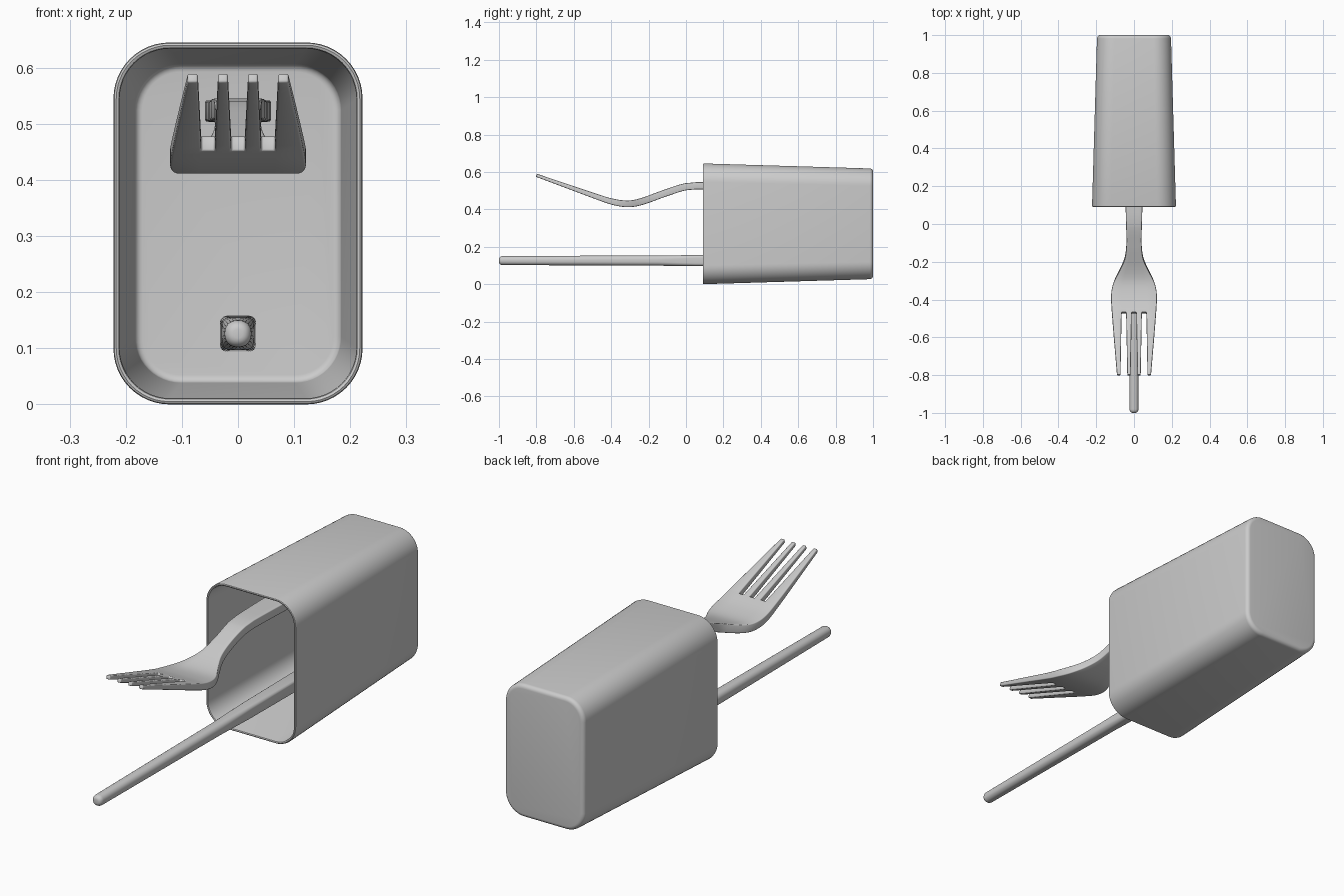
import bpy, bmesh, math
from mathutils import Vector

if "Cube" in bpy.data.objects:
    bpy.data.objects.remove(bpy.data.objects["Cube"])


def finish(bm, name, bevel=0.0, angle=35):
    bmesh.ops.recalc_face_normals(bm, faces=bm.faces)
    me = bpy.data.meshes.new(name)
    bm.to_mesh(me)
    bm.free()
    ob = bpy.data.objects.new(name, me)
    bpy.context.collection.objects.link(ob)
    bpy.ops.object.select_all(action='DESELECT')
    bpy.context.view_layer.objects.active = ob
    ob.select_set(True)
    if bevel:
        mod = ob.modifiers.new("edge_rounding", 'BEVEL')
        mod.width = bevel
        mod.segments = 3
        mod.limit_method = 'ANGLE'
        mod.angle_limit = math.radians(40)
        bpy.ops.object.modifier_apply(modifier=mod.name)
    bpy.ops.object.shade_smooth_by_angle(angle=math.radians(angle))
    return ob


def rounded_rect(hw, hh, r, n):
    pts = []
    for k, (sx, sz) in enumerate([(1, 1), (-1, 1), (-1, -1), (1, -1)]):
        for i in range(n + 1):
            a = math.pi / 2 * (k + i / n)
            pts.append((sx * (hw - r) + r * math.cos(a), sz * (hh - r) + r * math.sin(a)))
    return pts


def loft(name, sections, zc, n):
    """Skin rounded rectangles (y, half width, half height, radius) along y."""
    bm = bmesh.new()
    loops = [[bm.verts.new((x, y, zc + z)) for x, z in rounded_rect(hw, hh, r, n)]
             for y, hw, hh, r in sections]
    for a, b in zip(loops, loops[1:]):
        for i in range(len(a)):
            j = (i + 1) % len(a)
            bm.faces.new((a[i], a[j], b[j], b[i]))
    bm.faces.new(loops[0])
    bm.faces.new(loops[-1])
    return finish(bm, name)


def curve(keys, y):
    """Smooth interpolation through (y, value) keys."""
    i = 0
    while i < len(keys) - 2 and y > keys[i + 1][0]:
        i += 1

    def slope(k):
        a, b = keys[max(k - 1, 0)], keys[min(k + 1, len(keys) - 1)]
        return (b[1] - a[1]) / (b[0] - a[0])
    (y0, v0), (y1, v1) = keys[i], keys[i + 1]
    h = y1 - y0
    t = (y - y0) / h
    return ((2*t**3 - 3*t*t + 1) * v0 + (t**3 - 2*t*t + t) * h * slope(i)
            + (3*t*t - 2*t**3) * v1 + (t**3 - t*t) * h * slope(i + 1))


# Cup: outer back, outer wall, rim, inner wall, inner floor
cup = [(1.0, 0.178, 0.278, 0.075)]
for i in range(1, 6):
    a = math.pi / 2 * i / 5
    d = 0.018 * math.sin(a)
    cup.append((0.982 + 0.018 * math.cos(a), 0.178 + d, 0.278 + d, 0.075 + d))
cup += [(0.098, 0.222, 0.3225, 0.1), (0.092, 0.2205, 0.321, 0.0985),
        (0.09, 0.217, 0.3175, 0.095), (0.092, 0.2125, 0.313, 0.091),
        (0.098, 0.211, 0.3115, 0.09)]
for i in range(6):
    a = math.pi / 2 * i / 5
    d = 0.014 * math.cos(a)
    cup.append((0.96 + 0.014 * math.sin(a), 0.17 + d, 0.27 + d, 0.068 + d))
loft("cup", cup, 0.3225, 12)

# Chopstick: round tip blending to a rounded square end
stick = [(-1 + 0.02 * (1 - math.cos(a)), r, r, r * 0.9)
         for a, r in [(math.pi / 2 * i / 5, 0.008 + 0.016 * math.sin(math.pi / 2 * i / 5)) for i in range(6)]]
stick += [(-0.15, 0.0275, 0.0275, 0.022), (0.05, 0.029, 0.029, 0.015),
          (0.96, 0.032, 0.032, 0.012), (0.97, 0.026, 0.026, 0.01)]
loft("chopstick", stick, 0.126, 6)

# Fork: centre line height, half width and thickness along y
height = [(-0.8, 0.582), (-0.6, 0.511), (-0.47, 0.465), (-0.39, 0.44), (-0.31, 0.429),
          (-0.24, 0.441), (-0.11, 0.487), (0.0, 0.521), (0.09, 0.526), (0.4, 0.523), (0.97, 0.523)]
width = [(-0.8, 0.09), (-0.47, 0.117), (-0.38, 0.121), (-0.33, 0.114), (-0.29, 0.1),
         (-0.24, 0.074), (-0.18, 0.049), (-0.1, 0.04), (0.0, 0.042), (0.3, 0.05),
         (0.85, 0.058), (0.93, 0.057), (0.97, 0.045)]
thick = [(-0.8, 0.017), (-0.47, 0.029), (-0.3, 0.036), (0.1, 0.038), (0.97, 0.038)]
SLOT_END = -0.47


def columns(y):
    yy = min(y, SLOT_END)
    hw = 0.012 + 0.006 * (SLOT_END - yy) / 0.33
    slots = [c + s * hw for c in (-0.0535, 0, 0.0535) for s in (-1, 1)]
    w = curve(width, yy)
    k = curve(width, y) / w
    return [x * k for x in [-w] + slots + [w]]


rows = [-0.8 + 0.33 * i / 12 for i in range(12)]
rows += [SLOT_END + 0.47 * i / 32 for i in range(32)]
rows += [0.85 * i / 16 for i in range(16)] + [0.85, 0.88, 0.91, 0.93, 0.945, 0.96, 0.97]
bm = bmesh.new()
sheets = ([], [])
for y in rows:
    y0, y1 = max(y - 0.005, -0.8), min(y + 0.005, 0.97)
    tangent = Vector((0, y1 - y0, curve(height, y1) - curve(height, y0))).normalized()
    normal = Vector((0, -tangent.z, tangent.y)) * curve(thick, y) / 2
    for sheet, s in zip(sheets, (1, -1)):
        sheet.append([bm.verts.new(Vector((x, y, curve(height, y))) + s * normal) for x in columns(y)])
for sheet, flip in zip(sheets, (False, True)):
    for i, y in enumerate(rows[:-1]):
        for c in range(7):
            if c % 2 and y < SLOT_END - 0.001:
                continue
            q = [sheet[i][c], sheet[i][c + 1], sheet[i + 1][c + 1], sheet[i + 1][c]]
            bm.faces.new(q[::-1] if flip else q)
# Close the sides between the top and bottom sheets
partner = {a: b for ra, rb in zip(*sheets) for a, b in zip(ra, rb)}
for e in [e for e in bm.edges if e.is_boundary and all(v in partner for v in e.verts)]:
    a, b = e.verts
    bm.faces.new((a, b, partner[b], partner[a]))
bmesh.ops.delete(bm, geom=[v for v in bm.verts if not v.link_faces], context='VERTS')
finish(bm, "fork", bevel=0.004)
